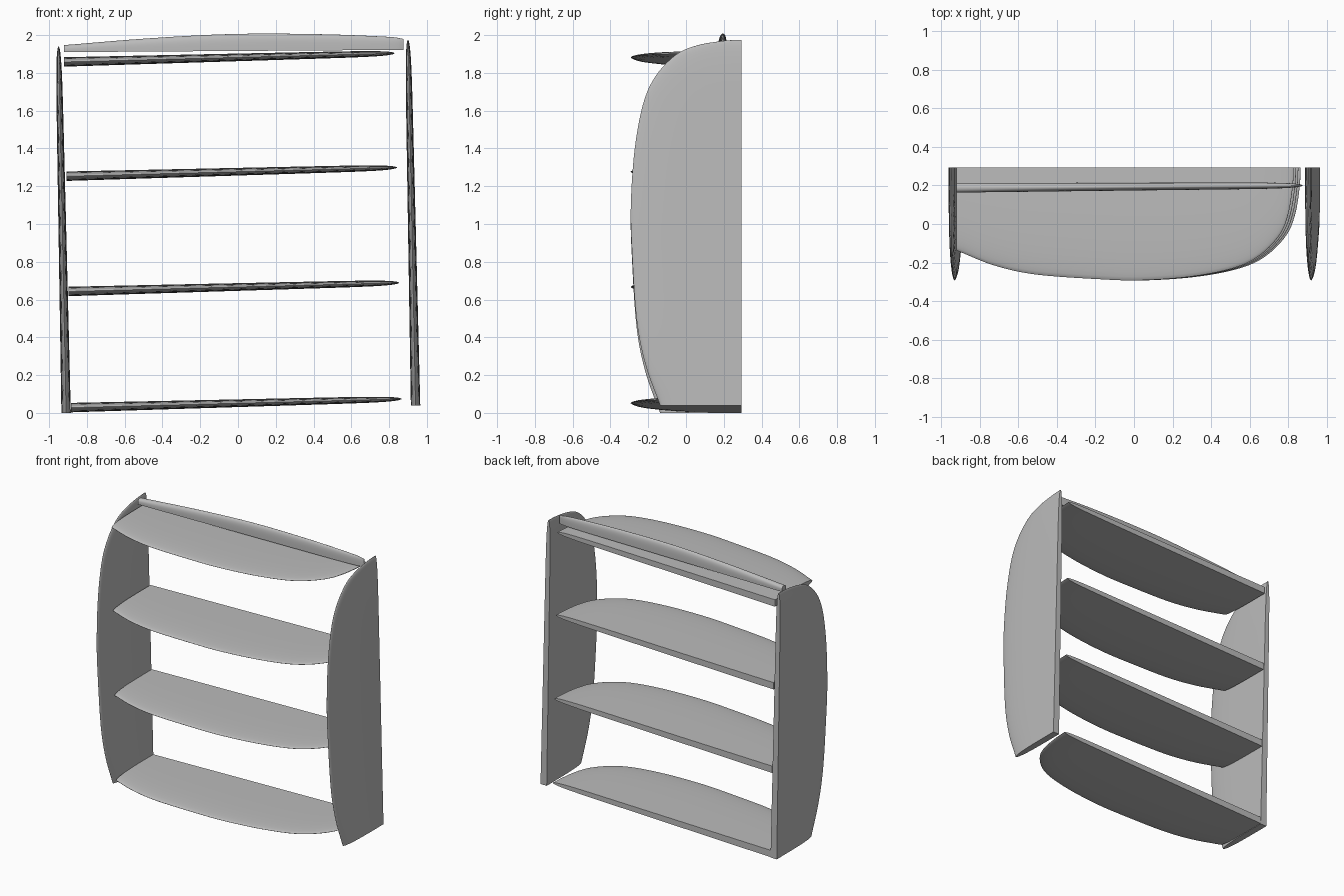
import bpy, bmesh, math
from mathutils import Vector

if "Cube" in bpy.data.objects:
    bpy.data.objects.remove(bpy.data.objects["Cube"])

grey = bpy.data.materials.new("light grey")
grey.use_nodes = True
grey.diffuse_color = (0.5, 0.5, 0.5, 1)
grey.node_tree.nodes["Principled BSDF"].inputs["Base Color"].default_value = grey.diffuse_color

# Outlines as (fraction of length, width), from the square tail to the round nose
HALF_BOARD = [(0, .43), (.11, .507), (.235, .555), (.43, .58), (.55, .585), (.7, .565),
              (.825, .52), (.9, .455), (.958, .35), (.984, .24), (.997, .1), (1, 0)]
NARROW_BOARD = [(0, .037), (.25, .07), (.5, .09), (.75, .086), (.95, .07), (1, .058)]


def smooth_path(points, steps=5):
    """Catmull-Rom curve through the outline points."""
    p = [Vector(q) for q in points]
    p = [2 * p[0] - p[1]] + p + [2 * p[-1] - p[-2]]
    out = []
    for a, b, c, d in zip(p, p[1:], p[2:], p[3:]):
        for i in range(steps):
            u = i / steps
            out.append(b + (c - a) * u / 2 + (a - 2.5 * b + 2 * c - d / 2) * u ** 2
                       + (1.5 * (b - c) + (d - a) / 2) * u ** 3)
    return out + [p[-2]]


def board(name, tail, nose, across, normal, outline, ribs=12):
    """Board cut flat along its back, with a rounded thin rail."""
    tail, nose, across, normal = map(Vector, (tail, nose, across, normal))
    bm = bmesh.new()
    rings = []
    for t, w in smooth_path(outline):
        t, w = min(max(t, 0), 1), max(w, .001)
        half = (.025 - .009 * t) * math.sqrt(max(1 - t ** 20, .02))
        centre = tail.lerp(nose, t)
        ring = []
        for k in range(2 * ribs + 1):
            a = math.pi * k / (2 * ribs)
            s = math.sin(a * 1.0) if k else 0
            side = 1 if k < ribs else -1
            s = math.sin(math.pi / 2 * (1 - abs(k - ribs) / ribs))
            h = side * half * math.sqrt(max(1 - s ** 4, 0))
            ring.append(bm.verts.new(centre + across * (w * s) + normal * h))
        rings.append(ring)
    for r, q in zip(rings, rings[1:]):
        for k in range(len(r)):
            n = (k + 1) % len(r)
            bm.faces.new((r[k], r[n], q[n], q[k]))
    bm.faces.new(rings[0])
    bm.faces.new(rings[-1])
    bmesh.ops.recalc_face_normals(bm, faces=bm.faces)
    mesh = bpy.data.meshes.new(name)
    bm.to_mesh(mesh)
    bm.free()
    mesh.materials.append(grey)
    obj = bpy.data.objects.new(name, mesh)
    bpy.context.collection.objects.link(obj)
    bpy.ops.object.select_all(action='DESELECT')
    obj.select_set(True)
    bpy.context.view_layer.objects.active = obj
    bpy.ops.object.shade_smooth_by_angle(angle=math.radians(40))


FRONT, UP, SIDE = (0, -1, 0), (0, 0, 1), (1, 0, 0)

# Upright side panels, both leaning slightly the same way
board("right_panel", (-.91, .293, 0), (-.95, .293, 1.94), FRONT, SIDE, HALF_BOARD)
board("left_panel", (.94, .293, .04), (.9, .293, 1.975), FRONT, SIDE, HALF_BOARD)

# Four shelves following the lean of the panel at their tail end
for i, z in enumerate((.028, .643, 1.253, 1.858)):
    x = -.885 - .012 * i
    board(f"shelf_{i + 1}", (x, .293, z), (x + 1.75, .293, z + .046), FRONT, UP, HALF_BOARD)

# Narrow rail standing on edge above the top shelf
board("top_rail", (-.92, .188, 1.91), (.875, .2, 1.922), UP, (0, 1, 0), NARROW_BOARD)
